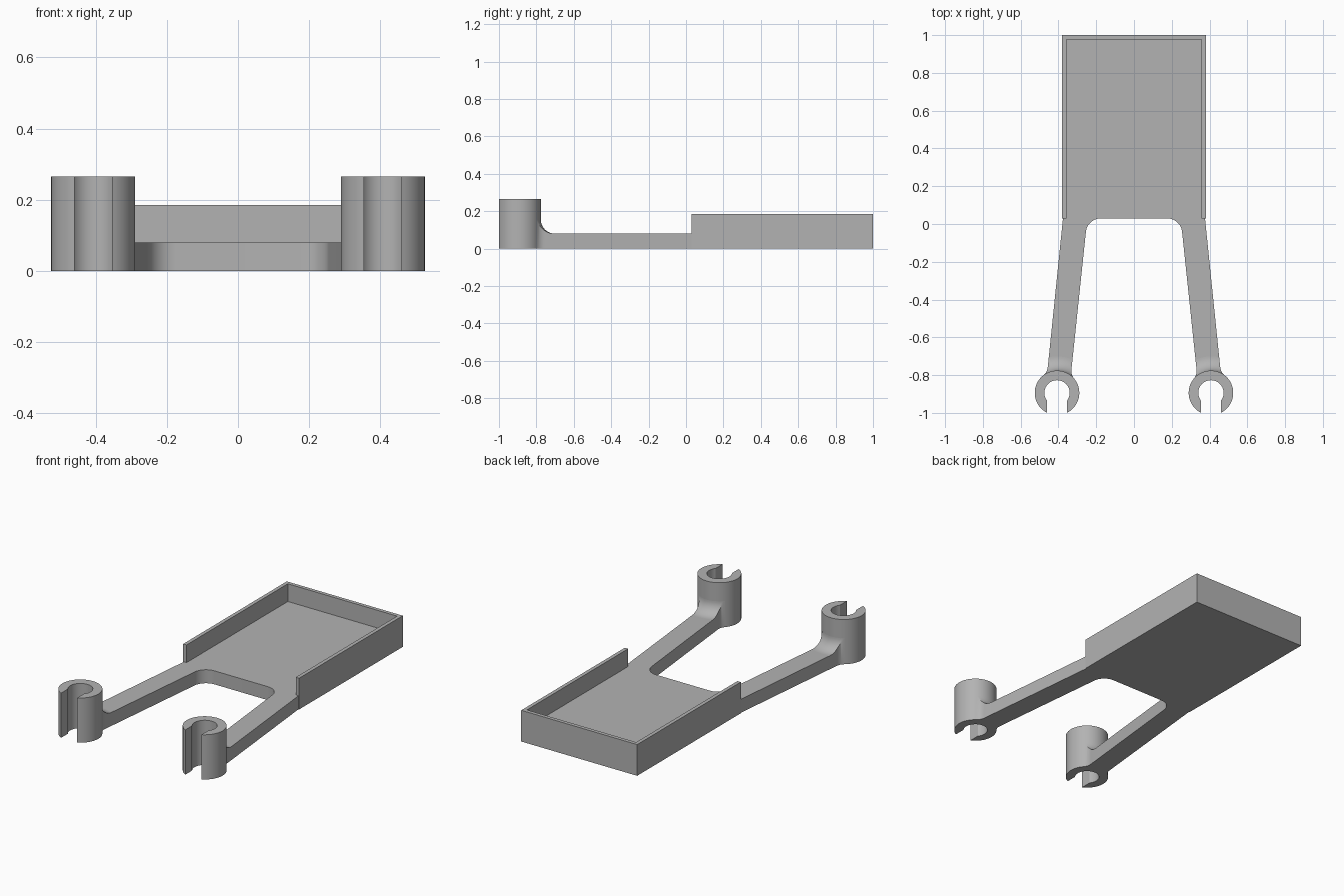
import bpy, bmesh
from math import sin, cos, asin, acos, atan2, sqrt, pi, radians, hypot
from mathutils import Vector

cube = bpy.data.objects.get("Cube")
if cube:
    bpy.data.objects.remove(cube, do_unlink=True)

grey = bpy.data.materials.new("plain grey")
grey.use_nodes = True
grey.diffuse_color = (0.45, 0.45, 0.45, 1)
grey.node_tree.nodes["Principled BSDF"].inputs["Base Color"].default_value = (0.45, 0.45, 0.45, 1)

# Main sizes
FLOOR, RIM, CLIP_TOP = 0.08, 0.185, 0.265
HALF, WALL, FRONT = 0.38, 0.022, 0.03
CENTRE = Vector((0.4075, -0.894))
R_OUT, R_IN, SLOT = 0.118, 0.067, 0.053
ARM_HALF, FLARE, FILLET = 0.063, 0.06, 0.075
ALONG = Vector((-0.105, 1)).normalized()
ACROSS = Vector((ALONG.y, -ALONG.x))


def finish(name, bm):
    bmesh.ops.recalc_face_normals(bm, faces=bm.faces)
    mesh = bpy.data.meshes.new(name)
    bm.to_mesh(mesh)
    bm.free()
    mesh.materials.append(grey)
    ob = bpy.data.objects.new(name, mesh)
    bpy.context.collection.objects.link(ob)
    bpy.ops.object.select_all(action='DESELECT')
    ob.select_set(True)
    bpy.context.view_layer.objects.active = ob
    bpy.ops.object.shade_smooth_by_angle(angle=radians(30))


def prism(name, outline, top):
    """Extrude a plan outline from the ground to a height."""
    bm = bmesh.new()
    low = [bm.verts.new((x, y, 0)) for x, y in outline]
    high = [bm.verts.new((x, y, top)) for x, y in outline]
    bm.faces.new(low)
    bm.faces.new(high)
    n = len(outline)
    for i in range(n):
        j = (i + 1) % n
        bm.faces.new((low[i], low[j], high[j], high[i]))
    finish(name, bm)


def arc(centre, radius, start, end, steps):
    return [(centre[0] + radius * cos(start + (end - start) * i / steps),
             centre[1] + radius * sin(start + (end - start) * i / steps))
            for i in range(steps + 1)]


def mirrored(points):
    return [(-x, y) for x, y in points]


def half_angle(rho):
    """Half angle of the flared arm at a distance from the clip axis."""
    reach, off = R_OUT + FLARE, ARM_HALF + FLARE
    along = sqrt(reach ** 2 - off ** 2)
    if rho > hypot(along, ARM_HALF):
        return asin(ARM_HALF / rho)
    c = (rho ** 2 + reach ** 2 - FLARE ** 2) / (2 * rho * reach)
    return atan2(off, along) - acos(min(1, c))


def neck_row(rho, steps=16):
    """Arc across the arm, from its outer to its inner side."""
    a = half_angle(rho)
    row = []
    for i in range(steps + 1):
        t = a - 2 * a * i / steps
        row.append(CENTRE + rho * (cos(t) * ALONG + sin(t) * ACROSS))
    return row


# Floor plate with both arms
corner_r = 0.08
inner = CENTRE - ARM_HALF * ACROSS
corner_y = FRONT - corner_r
corner_x = inner.x + ALONG.x / ALONG.y * (corner_y - inner.y) - corner_r / ALONG.y
half = [(HALF - WALL, 1 - WALL), (HALF - WALL, FRONT), (HALF - 0.004, FRONT)]
half += [tuple(p) for p in neck_row(R_OUT + FILLET)]
half += arc((corner_x, corner_y), corner_r, atan2(ACROSS.y, ACROSS.x), pi / 2, 12)
prism("floor_and_arms", half + mirrored(half)[::-1], FLOOR)

# Three-sided tray wall
wall = [(HALF, 1), (HALF, FRONT), (HALF - WALL, FRONT), (HALF - WALL, 1 - WALL)]
prism("tray_wall", wall + mirrored(wall)[::-1], RIM)

# Open clip section
a, b = asin(SLOT / R_OUT), asin(SLOT / R_IN)
clip = arc(CENTRE, R_OUT, a - pi / 2, 1.5 * pi - a, 56)
clip += arc(CENTRE, R_IN, 1.5 * pi - b, b - pi / 2, 40)


def neck(name, side):
    """Filleted block joining an arm to its clip."""
    bm = bmesh.new()
    lows, highs = [], []
    steps = 14
    for k in range(steps + 1):
        t = k / steps * pi / 2
        rho = R_OUT + FILLET * (1 - cos(t))
        z = FLOOR + FILLET * (1 - sin(t))
        row = neck_row(rho)
        lows.append([bm.verts.new((side * p.x, p.y, 0)) for p in row])
        highs.append([bm.verts.new((side * p.x, p.y, z)) for p in row])
    n = len(lows[0])
    for k in range(steps):
        for grid in (lows, highs):
            for i in range(n - 1):
                bm.faces.new((grid[k][i], grid[k][i + 1], grid[k + 1][i + 1], grid[k + 1][i]))
        for i in (0, n - 1):
            bm.faces.new((lows[k][i], lows[k + 1][i], highs[k + 1][i], highs[k][i]))
    for k in (0, steps):
        for i in range(n - 1):
            bm.faces.new((lows[k][i], lows[k][i + 1], highs[k][i + 1], highs[k][i]))
    finish(name, bm)


# Clips and necks on both sides
for label, side in (("left", 1), ("right", -1)):
    prism(label + "_clip", clip if side > 0 else mirrored(clip), CLIP_TOP)
    neck(label + "_neck", side)
